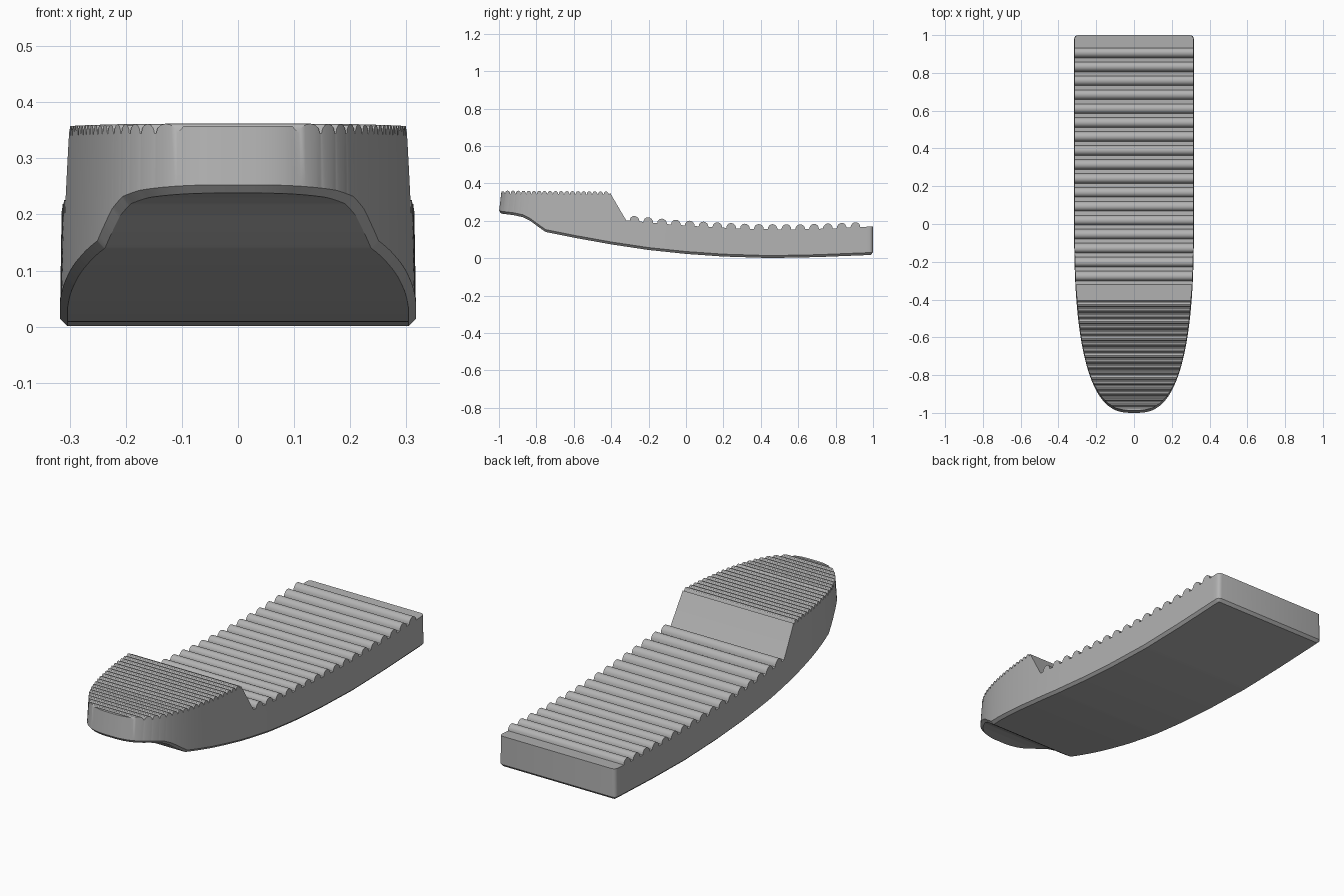
import bpy
import bmesh
from math import sin, cos, pi, hypot

cube = bpy.data.objects.get("Cube")
if cube:
    bpy.data.objects.remove(cube, do_unlink=True)

CHAMFER = 0.013


def lerp_table(table, y):
    """Piecewise linear lookup of z for a given y."""
    for (y0, z0), (y1, z1) in zip(table, table[1:]):
        if y <= y1:
            return z0 + (z1 - z0) * (y - y0) / (y1 - y0)
    return table[-1][1]


# Underside: raised toe lip, then a long shallow rocker
SOLE = [(-1, 0.24), (-0.92, 0.23), (-0.87, 0.219), (-0.83, 0.198), (-0.79, 0.168),
        (-0.75, 0.14), (-0.6, 0.11), (-0.4, 0.074), (-0.2, 0.044), (0, 0.023),
        (0.2, 0.009), (0.45, 0.001), (0.7, 0.006), (1, 0.018)]
# Base level of the lower deck, under its ridges
DECK = [(-0.32, 0.203), (-0.1, 0.182), (0.1, 0.168), (0.35, 0.156),
        (0.6, 0.154), (0.8, 0.16), (1, 0.17)]


def half_width(y):
    """Rounded nose, straight sides, small rounded heel corners."""
    w = 0.317
    if y < 0:
        w *= (1 - (-y) ** 2.5) ** 0.353
    elif y > 0.98:
        w -= 0.02 - (max(0, 0.02 ** 2 - (y - 0.98) ** 2)) ** 0.5
    return w


def ridge(centre, radius, height, base, steps):
    """Half-round ridge as (y, z) points."""
    pts = []
    for i in range(steps + 1):
        a = pi * i / steps
        y = centre - radius * cos(a)
        pts.append((y, base(y) + height * sin(a)))
    return pts


def toe_base(y):
    return 0.345 - 0.008 * (y + 1)


# Top profile from nose to heel
top = [(y, 0.358) for y in (-0.9995, -0.998, -0.995, -0.991, -0.986)]
for i in range(19):
    top += ridge(-0.967 + 0.03 * i, 0.0135, 0.017, toe_base, 6)
top += [(-0.405, 0.348)]
top += [(-0.405 + 0.0212 * i, 0.348 - 0.0363 * i) for i in range(1, 4)]
top += [(-0.32, 0.203)]
for i in range(17):
    top += ridge(-0.275 + 0.0738 * i, 0.026, 0.027, lambda y: lerp_table(DECK, y), 8)
top += [(y, lerp_table(DECK, y)) for y in (0.96, 0.98, 0.988, 0.994, 0.998, 1.0)]

# Extra stations so the underside follows its bends
for y in (-0.87, -0.83, -0.79, -0.75):
    top.append((y, lerp_table(sorted(top), y)))
top.sort()

# Cross-section at each station: wall top, wall foot, chamfered sole edge
outline = [(half_width(y), y) for y, z in top]
sections = []
for i, (y, z) in enumerate(top):
    w = outline[i][0]
    prev = outline[i - 1] if i else (-w, y)
    nxt = outline[i + 1] if i + 1 < len(outline) else (-w, y)
    tx, ty = nxt[0] - prev[0], nxt[1] - prev[1]
    length = hypot(tx, ty)
    sole_x = w - CHAMFER * ty / length
    sole_y = y + CHAMFER * tx / length
    foot = lerp_table(SOLE, y) + CHAMFER
    lean = 0.013 * min(1, max(0, (-y - 0.75) / 0.2))
    half = [(w * (1 - 0.05 * (z - foot)), y + lean, z),
            (w, y, foot),
            (max(sole_x, 0.002), sole_y, lerp_table(SOLE, sole_y))]
    sections.append(half + [(-a, b, c) for a, b, c in reversed(half)])

bm = bmesh.new()
rings = [[bm.verts.new(p) for p in s] for s in sections]
for a, b in zip(rings, rings[1:]):
    for k in range(6):
        n = (k + 1) % 6
        bm.faces.new((a[k], a[n], b[n], b[k]))
for r in (rings[0], rings[-1]):
    bm.faces.new((r[0], r[1], r[4], r[5]))
    bm.faces.new((r[1], r[2], r[3], r[4]))
bmesh.ops.recalc_face_normals(bm, faces=bm.faces)
mesh = bpy.data.meshes.new("ridged_block")
bm.to_mesh(mesh)
bm.free()

block = bpy.data.objects.new("ridged_block", mesh)
bpy.context.collection.objects.link(block)

# Plain grey
grey = bpy.data.materials.new("plain_grey")
grey.use_nodes = True
colour = (0.45, 0.45, 0.45, 1)
grey.diffuse_color = colour
grey.node_tree.nodes["Principled BSDF"].inputs["Base Color"].default_value = colour
mesh.materials.append(grey)

bpy.ops.object.select_all(action="DESELECT")
block.select_set(True)
bpy.context.view_layer.objects.active = block
bpy.ops.object.shade_smooth_by_angle(angle=pi / 6)
